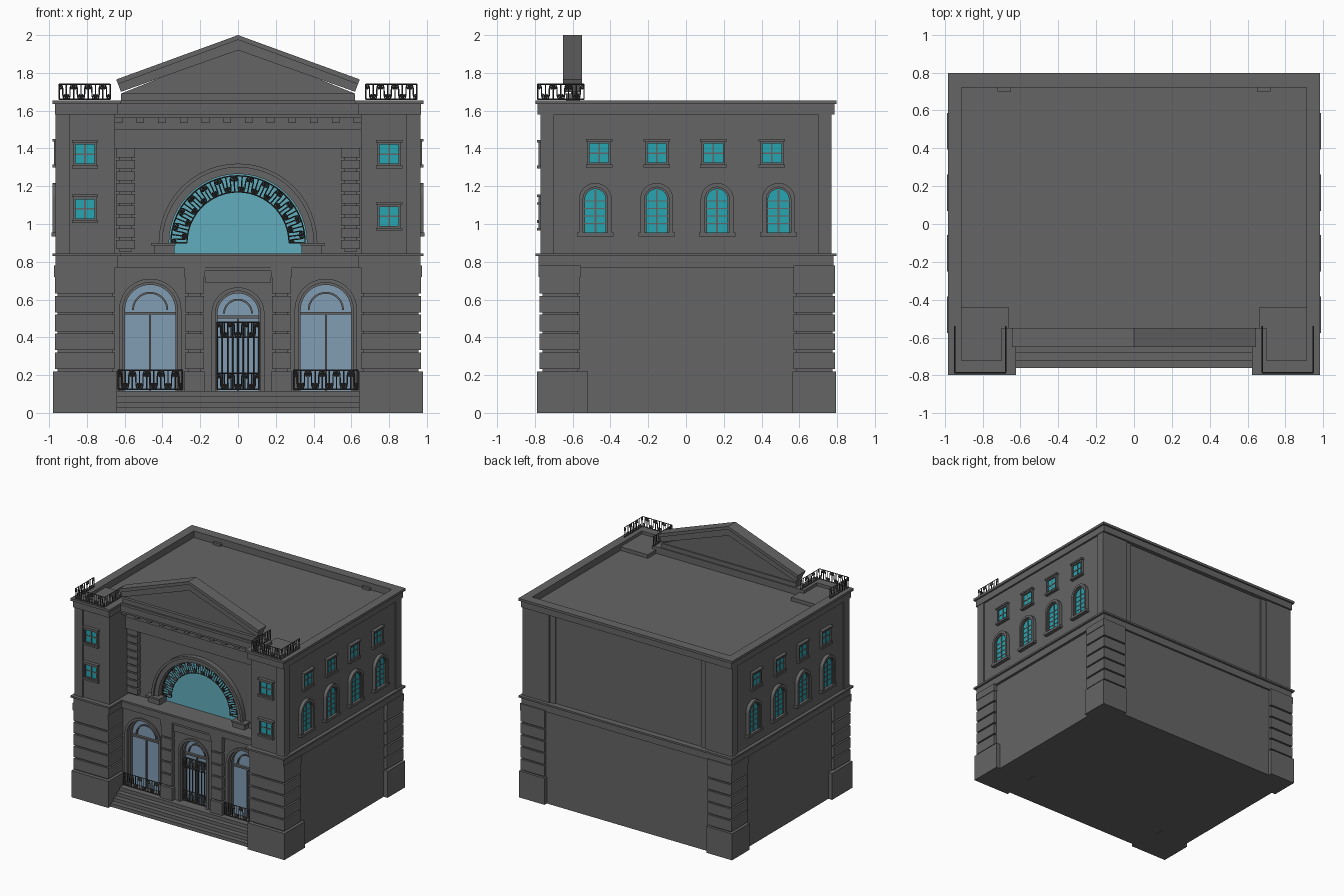
import bpy, bmesh, math
from mathutils import Matrix

if "Cube" in bpy.data.objects:
    bpy.data.objects.remove(bpy.data.objects["Cube"])

HERE = Matrix.Identity(4)
made = []


def material(name, rgb):
    m = bpy.data.materials.new(name)
    m.use_nodes = True
    m.diffuse_color = (*rgb, 1)
    m.node_tree.nodes["Principled BSDF"].inputs["Base Color"].default_value = (*rgb, 1)
    return m


stone = material("grey stone", (.13, .13, .13))
iron = material("dark iron", (.05, .05, .05))
teal = material("teal glass", (.02, .38, .44))
lunette = material("lunette glass", (.12, .42, .51))
pale = material("pale blue glass", (.22, .34, .46))


def add_object(name, mesh, mat):
    mesh.materials.clear()
    mesh.materials.append(mat)
    obj = bpy.data.objects.new(name, mesh)
    bpy.context.collection.objects.link(obj)
    made.append(obj)


# A solid is an outline in x and z, extruded from y0 to y1
def build(name, mat, solids, at=HERE):
    bm = bmesh.new()
    for outline, y0, y1 in solids:
        front = [bm.verts.new((x, y0, z)) for x, z in outline]
        back = [bm.verts.new((x, y1, z)) for x, z in outline]
        bm.faces.new(front)
        bm.faces.new(back[::-1])
        for i in range(len(front)):
            bm.faces.new((front[i], front[i - 1], back[i - 1], back[i]))
    bmesh.ops.recalc_face_normals(bm, faces=bm.faces)
    bm.transform(at)
    mesh = bpy.data.meshes.new(name)
    bm.to_mesh(mesh)
    bm.free()
    add_object(name, mesh, mat)


def box(x0, x1, y0, y1, z0, z1):
    return [(x0, z0), (x1, z0), (x1, z1), (x0, z1)], y0, y1


def both(solids):
    return solids + [([(-x, z) for x, z in o], y0, y1) for o, y0, y1 in solids]


def arch(cx, half, z0, spring, n=24):
    arc = [(cx - half * math.cos(math.pi * i / n), spring + half * math.sin(math.pi * i / n))
           for i in range(n + 1)]
    return [(cx - half, z0)] + arc + [(cx + half, z0)]


def ring(cx, outer, inner, z0, spring):
    return arch(cx, outer, z0, spring) + arch(cx, inner, z0, spring)[::-1]


# Stacked blocks separated by grooves
def courses(x0, x1, y0, y1, z0, z1, n, gap=.012, inset=.015):
    step = (z1 - z0) / n
    core = box(x0 + inset, x1 - inset, y0 + inset, y1 - inset, z0, z1)
    return [core] + [box(x0, x1, y0, y1, z0 + i * step + gap, z0 + (i + 1) * step)
                     for i in range(n)]


# S-shaped scroll scaled to a unit cell
def s_scroll(steps=14, turns=1.15):
    half, x, z = [(0, 0)], 0, 0
    for i in range(steps):
        a = 2 * math.pi * turns * ((i + .5) / steps) ** 2
        x, z = x + math.sin(a), z + math.cos(a)
        half.append((x, z))
    pts = [(-a, -b) for a, b in half[:0:-1]] + half
    w, h = max(p[0] for p in pts), max(p[1] for p in pts)
    return [(.5 + .38 * a / w, .5 + .45 * b / h) for a, b in pts]


SCROLL = s_scroll()


# Ironwork of n cells; place maps the unit square to x and z
def grille(name, place, n, at=HERE, scrolls=True, radius=.0035):
    lines = [[(i / (2 * n), v) for i in range(2 * n + 1)] for v in (0, 1)]
    lines += [[(i / n, 0), (i / n, 1)] for i in range(n + 1)]
    if scrolls:
        for i in range(n):
            lines.append([((i + (u if i % 2 else 1 - u)) / n, v) for u, v in SCROLL])
    curve = bpy.data.curves.new(name, "CURVE")
    curve.dimensions = "3D"
    curve.bevel_depth = radius
    curve.bevel_resolution = 0
    for line in lines:
        spline = curve.splines.new("POLY")
        spline.points.add(len(line) - 1)
        for p, (u, v) in zip(spline.points, line):
            x, z = place(u, v)
            p.co = (x, 0, z, 1)
    temp = bpy.data.objects.new(name + " path", curve)
    bpy.context.collection.objects.link(temp)
    mesh = bpy.data.meshes.new_from_object(temp.evaluated_get(bpy.context.evaluated_depsgraph_get()))
    bpy.data.objects.remove(temp)
    mesh.transform(at)
    add_object(name, mesh, iron)


def flat(x0, x1, z0, z1):
    return lambda u, v: (x0 + (x1 - x0) * u, z0 + (z1 - z0) * v)


def spot(x, y, z, turn=0):
    return Matrix.Translation((x, y, z)) @ Matrix.Rotation(math.radians(turn), 4, "Z")


# Main masses
build("lower_body", stone, [box(-.945, .945, -.44, .765, 0, .8)])
build("upper_body", stone, [box(-.955, .955, -.44, .75, .8, 1.58)])
build("lower_towers", stone, both([box(.665, .945, -.75, -.4, 0, .8)]))
build("upper_towers", stone, both([box(.65, .955, -.76, -.4, .8, 1.6),
                                   box(.89, .965, -.77, -.7, .8, 1.6)]))
build("roof", stone, [box(-.94, .94, -.56, .75, 1.5, 1.6)])
build("tower_roofs", stone, both([box(.66, .92, -.73, -.44, 1.5, 1.63)]))
build("roof_brackets", stone, both([box(.65, .72, .7, .74, 1.55, 1.62)]))

# Corner piers and back strips
build("front_piers", stone, both(courses(.65, .97, -.775, -.56, .22, .72, 5) + [
    box(.64, .98, -.79, -.52, 0, .22), box(.65, .975, -.78, -.555, .72, .78)]))
build("back_piers", stone, both(courses(.75, .97, .57, .79, .22, .72, 5) + [
    box(.745, .98, .565, .795, 0, .22), box(.75, .975, .57, .79, .72, .78)]))
build("upper_back_strips", stone, both([box(.72, .955, .7, .77, .8, 1.6),
                                        box(.9, .965, .7, .77, .8, 1.6),
                                        box(.67, .72, .7, .76, .8, 1.6)]))

# Cornices
for label, z0, z1, out in (("band", .77, .83, .012), ("ledge", .83, .845, .028)):
    build("middle_cornice_" + label, stone, both([
        box(.65 - out, .955 + out, -.77 - out, -.4, z0, z1)]) + [
        box(-.955 - out, .955 + out, -.45, .77 + out, z0, z1),
        box(-.66, .66, -.61 - out, -.4, z0, z1)])
for label, z0, z1, out in (("band", 1.58, 1.635, .015), ("ledge", 1.635, 1.655, .028)):
    build("parapet_" + label, stone, both([
        box(.91, .955 + out, -.77 - out, .77 + out, z0, z1),
        box(.65 - out, .955 + out, -.77 - out, -.72, z0, z1),
        box(.65 - out, .7, -.77 - out, -.55, z0, z1)]) + [
        box(-.955, .955, .72, .77 + out, z0, z1),
        box(-.66, .66, -.62 - out, -.55, z0, z1)])

# Front steps
build("steps", stone, [box(-.66, .66, -.76 + .04 * i, -.44, 0, .029 * (i + 1)) for i in range(4)])

# Ground floor front
FLOOR = .116
openings = [(-.465, .145, .545), (0, .12, .525), (.465, .145, .545)]
outline = [(-.67, FLOOR)]
for cx, half, spring in openings:
    outline += arch(cx, half, FLOOR, spring)
build("lower_front_wall", stone, [(outline + [(.67, FLOOR), (.67, .8), (-.67, .8)], -.58, -.43)])
for cx, half, spring in openings:
    build("front_glass", pale, [(arch(cx, half, FLOOR, spring), -.53, -.52)])
    build("front_window_frame", stone, [
        (ring(cx, half, half - .012, FLOOR, spring), -.56, -.52),
        (ring(cx, half * .66, half * .66 - .01, spring, spring), -.545, -.52),
        box(cx - half, cx + half, -.55, -.52, spring - .025, spring - .01),
        box(cx - .005, cx + .005, -.545, -.52, FLOOR, spring - .02)])
    build("opening_surround", stone, [(ring(cx, half + .02, half, FLOOR, spring), -.59, -.57)])
build("door_piers", stone, both(courses(.18, .28, -.61, -.5, .22, .72, 5) + [
    box(.175, .285, -.615, -.5, .1, .22), box(.175, .285, -.615, -.5, .72, .78)]))
build("door_lintel", stone, [box(-.175, .175, -.595, -.5, .69, .76),
                             box(-.175, .175, -.61, -.5, .75, .77)])
for s in (-1, 1):
    grille("balcony_rail", flat(s * .465 - .17, s * .465 + .17, .125, .225), 9, spot(0, -.6, 0))
grille("gate_bars", flat(-.11, .11, .125, .48), 8, spot(0, -.56, 0), False, .004)
grille("gate_top_scrolls", flat(-.11, .11, .4, .48), 6, spot(0, -.565, 0))
grille("gate_base_scrolls", flat(-.11, .11, .125, .21), 6, spot(0, -.565, 0))

# Upper front with the great arch
SILL, SPRING = .845, .9
build("upper_front_wall", stone, [([(-.66, SILL)] + arch(0, .365, SILL, SPRING, 40) + [
    (.66, SILL), (.66, 1.42), (-.66, 1.42)], -.5, -.42)])
build("great_arch_glass", lunette, [(arch(0, .37, SILL, SPRING), -.455, -.446)])
build("great_arch_moulding", stone, [(ring(0, .41, .365, SILL, SPRING), -.525, -.49),
                                     (ring(0, .42, .4, SILL, SPRING), -.54, -.49)])
build("arch_imposts", stone, both([box(.335, .445, -.55, -.46, SILL, .885),
                                   box(.33, .46, -.56, -.46, .885, .9)]))
grille("great_arch_grille",
       lambda u, v: ((.27 + .085 * v) * -math.cos(math.pi * u),
                     SPRING + (.27 + .085 * v) * math.sin(math.pi * u)), 25, spot(0, -.49, 0))
build("quoins", stone, both(courses(.545, .645, -.54, -.45, .855, 1.4, 9)))

# Entablature with dentils
build("entablature", stone, [box(-.66, .66, -.55, -.42, 1.4, 1.51),
                             box(-.66, .66, -.56, -.42, 1.51, 1.57),
                             box(-.66, .66, -.62, -.42, 1.56, 1.59)])
build("dentils", stone, [box(-.653 + .115 * i, -.612 + .115 * i, -.6, -.55, 1.535, 1.565)
                         for i in range(12)])

# Pediment
build("pediment_gable", stone, [([(-.62, 1.69), (.62, 1.69), (0, 1.94)], -.61, -.57),
                                box(-.62, .62, -.635, -.56, 1.65, 1.69)])
build("raking_cornice", stone, [
    ([(-.62, 1.7), (0, 1.92), (.62, 1.7), (.635, 1.74), (0, 1.975), (-.635, 1.74)], -.637, -.56),
    ([(-.635, 1.74), (0, 1.975), (.635, 1.74), (.645, 1.765), (0, 2), (-.645, 1.765)], -.65, -.55)])


# Small square window, centred on its glass
def small_window(at):
    build("small_window_glass", teal, [box(-.05, .05, -.008, .01, -.05, .05)], at)
    build("small_window_frame", stone, both([box(.05, .062, -.02, .01, -.06, .06)]) + [
        box(-.062, .062, -.02, .01, .05, .062), box(-.062, .062, -.02, .01, -.06, -.05),
        box(-.07, .07, -.028, .01, .062, .075), box(-.07, .07, -.028, .01, -.075, -.06),
        box(-.004, .004, -.012, .01, -.05, .05), box(-.05, .05, -.012, .01, -.004, .004)], at)


# Arched side window, standing on its sill
def arched_window(at):
    build("arched_window_glass", teal, [(arch(0, .056, 0, .18), -.008, .01)], at)
    build("arched_window_frame", stone, [
        (ring(0, .087, .065, 0, .18), -.028, .01), (ring(0, .067, .055, 0, .18), -.018, .01),
        box(-.097, .097, -.032, .01, -.015, .006), box(-.005, .005, -.013, .01, 0, .23)] + [
        box(-.055, .055, -.011, .01, z, z + .005) for z in (.05, .09, .13, .17)], at)


for x, z in ((-.81, 1.37), (.8, 1.37), (-.81, 1.08), (.8, 1.04)):
    small_window(spot(x, -.76, z))
for s in (-1, 1):
    for y in (-.46, -.155, .145, .455):
        small_window(spot(s * .955, y, 1.375, s * 90))
    for y in (-.48, -.155, .165, .49):
        arched_window(spot(s * .955, y, .95, s * 90))
    # Tower balustrades
    grille("tower_front_rail", flat(-.135, .135, 1.66, 1.74), 7, spot(s * .812, -.785, 0))
    for x in (.677, .947):
        grille("tower_side_rail", flat(-.785, -.54, 1.66, 1.74), 6, spot(s * x, 0, 0, 90))

# Smooth the curved surfaces only
bpy.ops.object.select_all(action="DESELECT")
for obj in made:
    obj.select_set(True)
bpy.context.view_layer.objects.active = made[0]
bpy.ops.object.shade_smooth_by_angle(angle=math.radians(25))
